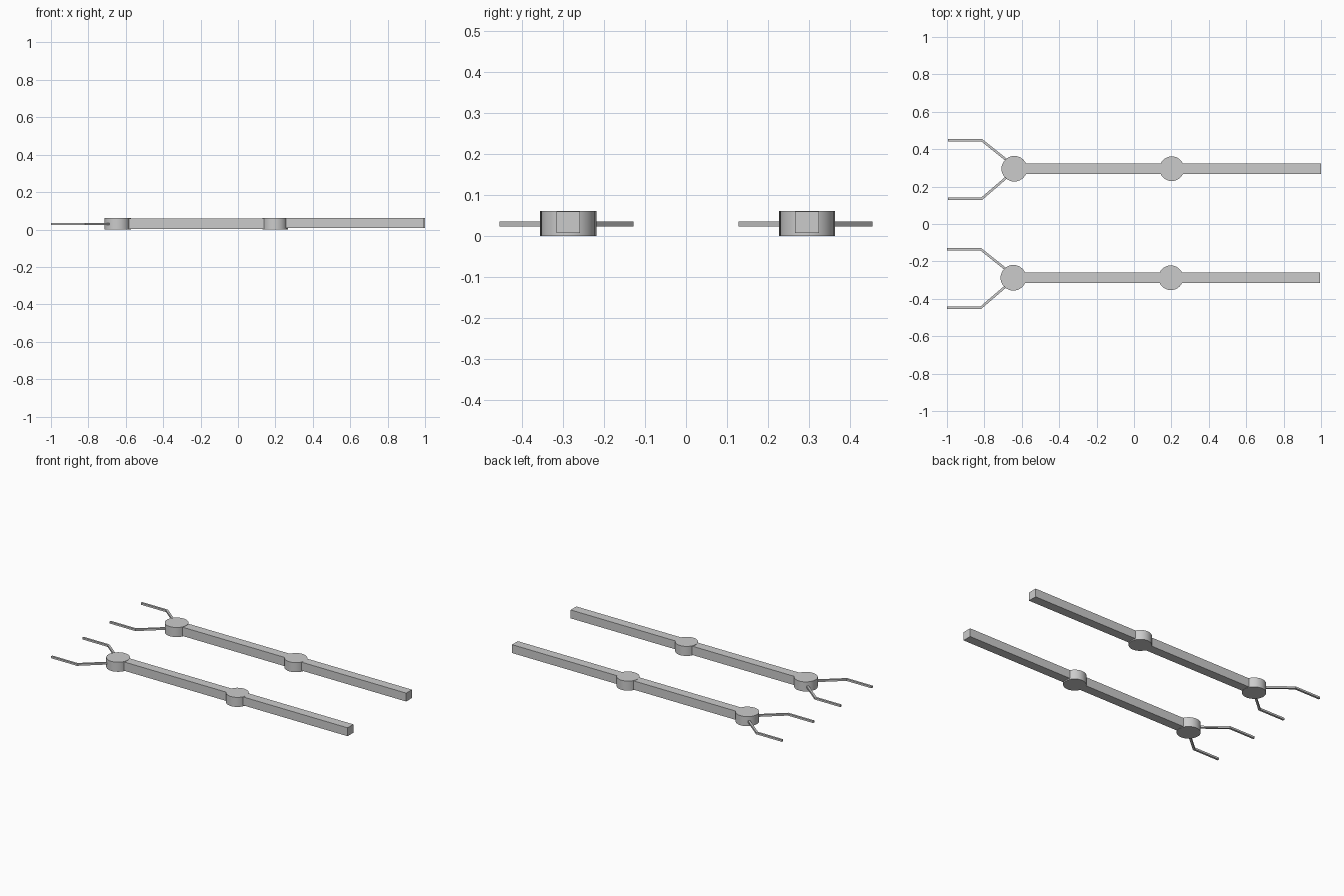
import bpy, bmesh
from mathutils import Vector

if "Cube" in bpy.data.objects:
    bpy.data.objects.remove(bpy.data.objects["Cube"])


def finish(bm, name):
    bmesh.ops.recalc_face_normals(bm, faces=bm.faces)
    me = bpy.data.meshes.new(name)
    bm.to_mesh(me)
    bm.free()
    ob = bpy.data.objects.new(name, me)
    bpy.context.collection.objects.link(ob)
    return ob


def bar(name, x0, x1, y, half_w, z0, z1):
    bm = bmesh.new()
    bmesh.ops.create_cube(bm, size=1)
    for v in bm.verts:
        v.co = Vector(((x0 + x1) / 2 + v.co.x * (x1 - x0), y + v.co.y * 2 * half_w,
                       (z0 + z1) / 2 + v.co.z * (z1 - z0)))
    finish(bm, name)


def joint(name, x, y, r, h):
    bpy.ops.mesh.primitive_cylinder_add(vertices=32, radius=r, depth=h, location=(x, y, h / 2))
    bpy.context.object.name = name
    bpy.ops.object.shade_smooth_by_angle()


def finger(name, path, half, z0, z1):
    # square rod swept along a flat path with mitred corners
    pts = [Vector(p) for p in path]
    dirs = [(b - a).normalized() for a, b in zip(pts, pts[1:])]
    bm = bmesh.new()
    rings = []
    for i, p in enumerate(pts):
        d0, d1 = dirs[max(i - 1, 0)], dirs[min(i, len(dirs) - 1)]
        t = (d0 + d1).normalized()
        n = Vector((-t.y, t.x)) * (half / t.dot(d0))
        rings.append([bm.verts.new((q.x, q.y, z)) for q, z in
                      ((p + n, z0), (p + n, z1), (p - n, z1), (p - n, z0))])
    for a, b in zip(rings, rings[1:]):
        for k in range(4):
            j = (k + 1) % 4
            bm.faces.new((a[k], a[j], b[j], b[k]))
    bm.faces.new(rings[0])
    bm.faces.new(rings[-1])
    finish(bm, name)


# two identical arms, the second slightly offset along x
for side, dx, y in (("back", 0.005, 0.2955), ("front", 0.0, -0.2875)):
    joint(side + "_wrist_joint", -0.645 + dx, y, 0.0685, 0.061)
    joint(side + "_elbow_joint", 0.197 + dx, y, 0.066, 0.061)
    bar(side + "_forearm", -0.645 + dx, 0.197 + dx, y, 0.029, 0.003, 0.059)
    bar(side + "_upper_arm", 0.197 + dx, 0.995 + dx, y, 0.029, 0.007, 0.0605)
    for label, tip, root in (("left", 0.153, 0.045), ("right", -0.161, -0.045)):
        finger(f"{side}_{label}_finger",
               [(-1.0 + dx, y + tip), (-0.82 + dx, y + tip), (-0.685 + dx, y + root)],
               0.0065, 0.024, 0.036)
